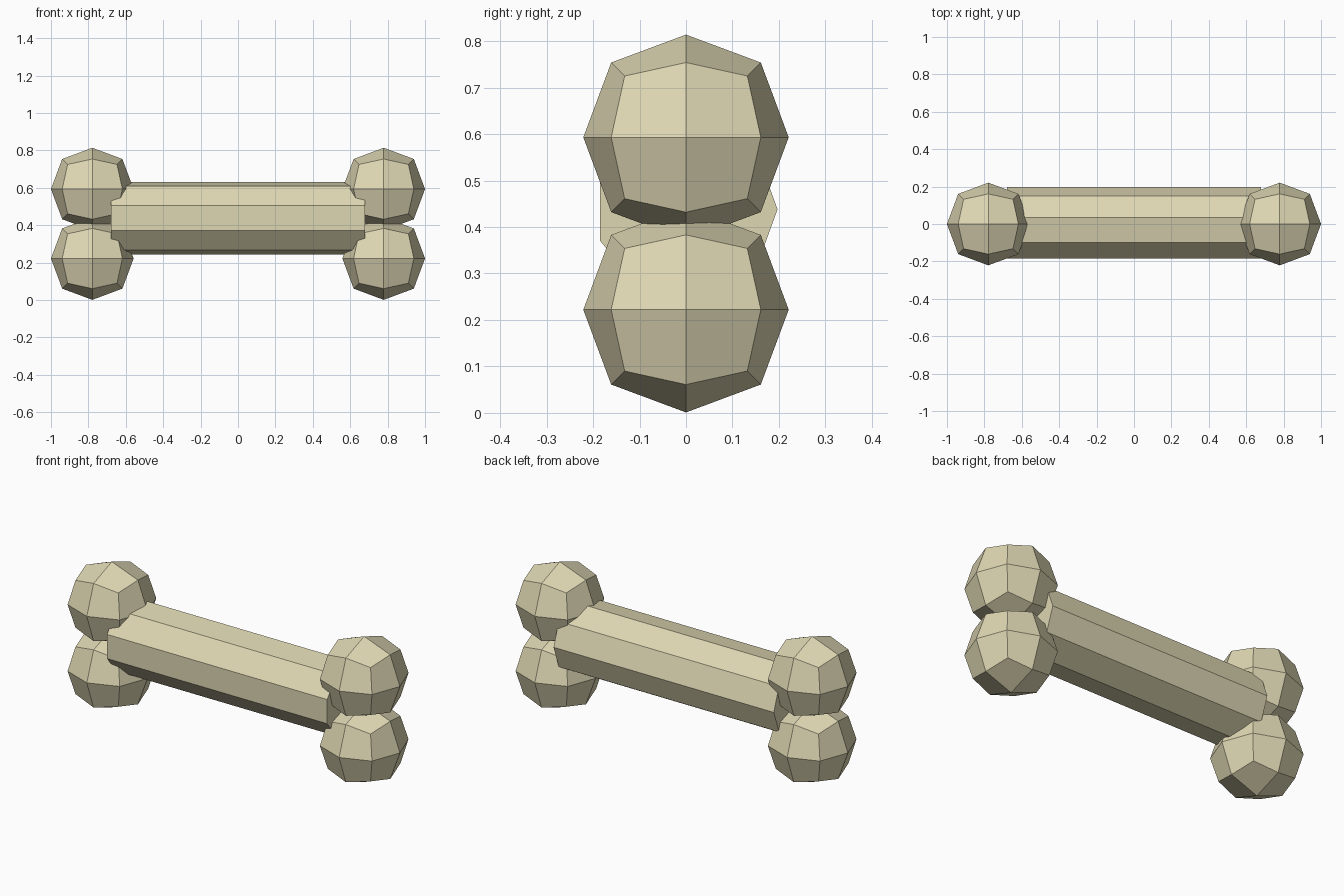
import bpy, bmesh, math
from mathutils import Matrix, Vector

cube = bpy.data.objects.get("Cube")
if cube:
    bpy.data.objects.remove(cube, do_unlink=True)

# Single pale bone colour
bone = bpy.data.materials.new("pale_bone")
bone.use_nodes = True
bone.diffuse_color = (0.73, 0.68, 0.45, 1)
bone.node_tree.nodes["Principled BSDF"].inputs["Base Color"].default_value = bone.diffuse_color


def add_object(name, bm, location):
    bmesh.ops.recalc_face_normals(bm, faces=bm.faces[:])
    mesh = bpy.data.meshes.new(name)
    bm.to_mesh(mesh)
    bm.free()
    mesh.materials.append(bone)
    obj = bpy.data.objects.new(name, mesh)
    obj.location = location
    bpy.context.collection.objects.link(obj)


def add_knob(name, location):
    # Once-divided cube rounded outward: face centres, edge middles, corners
    reach = {1: 0.221, 2: 0.161, 3: 0.132}
    bm = bmesh.new()
    bmesh.ops.create_cube(bm, size=2)
    bmesh.ops.subdivide_edges(bm, edges=bm.edges[:], cuts=1, use_grid_fill=True)
    for v in bm.verts:
        direction = Vector([round(c) for c in v.co])
        v.co = direction * reach[sum(abs(c) > 0 for c in direction)]
    add_object(name, bm, location)


# Nine-sided shaft along x, with one corner pointing to the back
bm = bmesh.new()
bmesh.ops.create_cone(bm, cap_ends=True, segments=9, radius1=0.197,
                      radius2=0.197, depth=1.36)
bm.verts.ensure_lookup_table()
corner = bm.verts[0].co
turn = Matrix.Rotation(-math.atan2(corner.y, corner.x), 4, 'Z')
to_back = Matrix.Rotation(math.pi / 2, 4, 'Z')
lay_down = Matrix.Rotation(math.pi / 2, 4, 'Y')
bmesh.ops.transform(bm, verts=bm.verts[:], matrix=lay_down @ to_back @ turn)
add_object("shaft", bm, (0, 0, 0.438))

# Two stacked knobs at each end
for side, x in (("left", 0.779), ("right", -0.779)):
    for level, z in (("upper", 0.593), ("lower", 0.222)):
        add_knob(f"{level}_{side}_knob", (x, 0, z))
